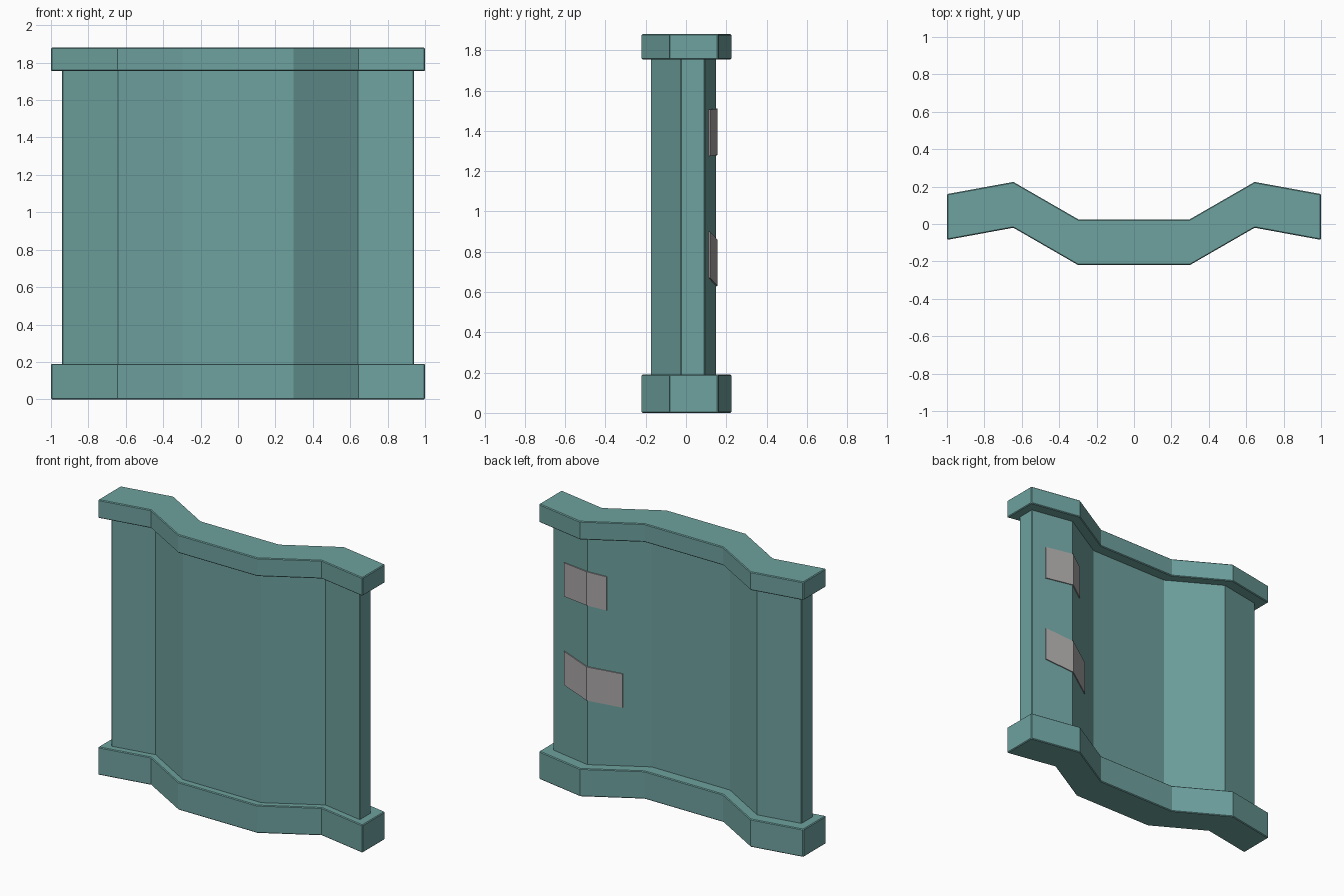
import bpy
import bmesh
import math

cube = bpy.data.objects.get("Cube")
if cube:
    bpy.data.objects.remove(cube, do_unlink=True)


def make_material(name, rgb):
    mat = bpy.data.materials.new(name)
    mat.use_nodes = True
    mat.diffuse_color = (*rgb, 1)
    mat.node_tree.nodes["Principled BSDF"].inputs["Base Color"].default_value = (*rgb, 1)
    return mat


teal = make_material("muted_teal", (0.155, 0.36, 0.345))
grey = make_material("warm_grey", (0.41, 0.39, 0.39))


def folded_slab(name, stations, height, depth, mat, bevel=0):
    """Sweep an upright rectangle through (x, back y, bottom z) stations."""
    bm = bmesh.new()
    rings = []
    for x, back, z in stations:
        corners = ((back - depth, z), (back, z), (back, z + height), (back - depth, z + height))
        rings.append([bm.verts.new((x, y, h)) for y, h in corners])
    for a, b in zip(rings, rings[1:]):
        for i in range(4):
            j = (i + 1) % 4
            bm.faces.new((a[i], a[j], b[j], b[i]))
    bm.faces.new(rings[0])
    bm.faces.new(rings[-1][::-1])
    bmesh.ops.recalc_face_normals(bm, faces=bm.faces)
    mesh = bpy.data.meshes.new(name)
    bm.to_mesh(mesh)
    bm.free()
    mesh.materials.append(mat)
    obj = bpy.data.objects.new(name, mesh)
    bpy.context.collection.objects.link(obj)
    if bevel:
        mod = obj.modifiers.new("soft_edges", "BEVEL")
        mod.width = bevel
        mod.segments = 1
        mod.limit_method = "ANGLE"
        mod.angle_limit = math.radians(60)
    return obj


def mirrored(half, z):
    """Complete a half path, given from the middle outwards, on both sides."""
    return [(-x, y, z) for x, y in reversed(half)] + [(x, y, z) for x, y in half]


# Rails follow the folded plan along the bottom and the top
rail_path = [(0.298, 0.025), (0.645, 0.225), (1.0, 0.16)]
folded_slab("bottom_rail", mirrored(rail_path, 0), 0.19, 0.245, teal, 0.005)
folded_slab("top_rail", mirrored(rail_path, 1.755), 0.125, 0.245, teal, 0.005)

# Thinner wall panel between the rails
panel_path = [(0.296, -0.052), (0.642, 0.149), (0.94, 0.094)]
folded_slab("wall_panel", mirrored(panel_path, 0.18), 1.585, 0.121, teal, 0.004)


def panel_back(x):
    (x0, y0), (x1, y1), (x2, y2) = panel_path
    if x < x1:
        return y0 + (y1 - y0) * (x - x0) / (x1 - x0)
    return y1 + (y2 - y1) * (x - x1) / (x2 - x1)


# Thin patches wrapped around the left fold of the back
def patch(name, edge_points, height):
    stations = [(x, panel_back(x) + 0.007, z) for x, z in edge_points]
    folded_slab(name, stations, height, 0.008, grey)


patch("upper_patch", [(0.535, 1.25), (0.642, 1.28), (0.84, 1.275)], 0.23)
patch("lower_patch", [(0.45, 0.59), (0.642, 0.63), (0.84, 0.67)], 0.23)
